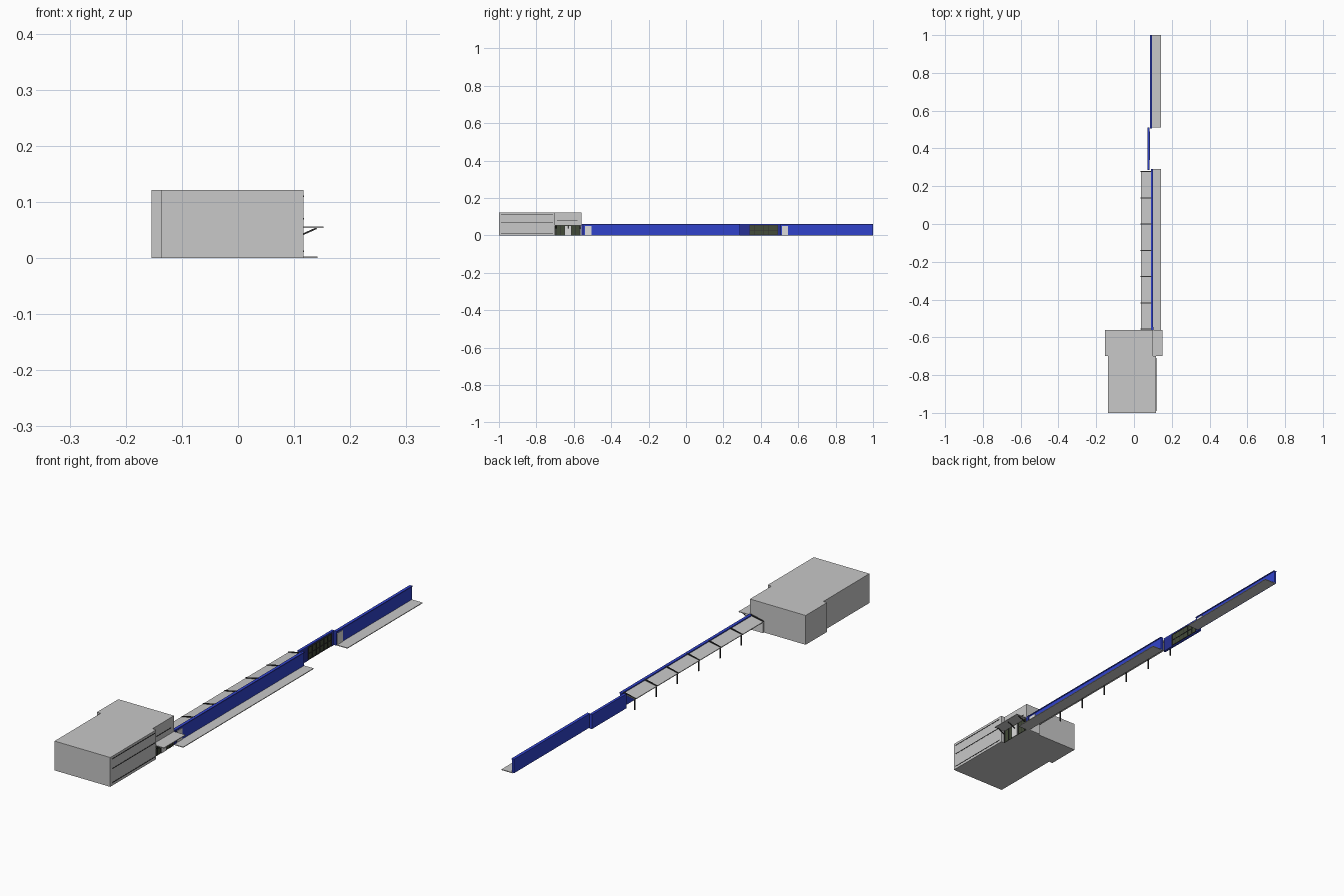
import bpy
from mathutils import Vector

if "Cube" in bpy.data.objects:
    bpy.data.objects.remove(bpy.data.objects["Cube"], do_unlink=True)


def material(name, r, g, b):
    m = bpy.data.materials.new(name)
    m.use_nodes = True
    m.diffuse_color = (r, g, b, 1)
    m.node_tree.nodes["Principled BSDF"].inputs["Base Color"].default_value = (r, g, b, 1)
    return m


GREY = material("light grey", .58, .58, .58)
WHITE = material("off white", .72, .72, .72)
BLUE = material("blue", .03, .055, .6)
NAVY = material("navy", .02, .03, .3)
GREEN = material("dark green", .055, .07, .04)
DARK = material("charcoal", .03, .03, .03)


def prism(name, profile, y0, y1, mat):
    """Sweep an (x, z) outline along y."""
    n = len(profile)
    verts = [(x, y, z) for y in (y0, y1) for x, z in profile]
    faces = [tuple(range(n)), tuple(reversed(range(n, 2 * n)))]
    faces += [(i, i + n, (i + 1) % n + n, (i + 1) % n) for i in range(n)]
    mesh = bpy.data.meshes.new(name)
    mesh.from_pydata(verts, [], faces)
    mesh.materials.append(mat)
    obj = bpy.data.objects.new(name, mesh)
    bpy.context.collection.objects.link(obj)
    return obj


def box(name, x, y, z, mat):
    return prism(name, [(x[0], z[0]), (x[1], z[0]), (x[1], z[1]), (x[0], z[1])], *y, mat)


def bar(name, a, b, y, width, mat):
    """Sloping bar between two (x, z) points."""
    a, b = Vector(a), Vector(b)
    d = (b - a).normalized()
    s = Vector((-d.y, d.x)) * width / 2
    return prism(name, [a - s, b - s, b + s, a + s], y - width / 2, y + width / 2, mat)


# Main building with a wider rear bay
box("building_front", (-.137, .117), (-1, -.7), (0, .121), GREY)
box("building_rear", (-.154, .1), (-.7, -.56), (0, .121), GREY)
for z in (.11, .07, .012):
    box("side_groove", (.117, .118), (-.99, -.71), (z - .0015, z + .0015), DARK)
box("rear_groove", (.1, .101), (-.69, -.58), (.077, .08), DARK)

# Entrance below a braced canopy
box("entrance_glazing", (.1, .102), (-.7, -.565), (0, .053), GREEN)
box("entrance_door", (.102, .104), (-.648, -.615), (0, .05), WHITE)
for y in (-.695, -.672, -.65, -.612, -.59, -.57):
    box("entrance_mullion", (.102, .1045), (y - .0015, y + .0015), (0, .053), DARK)
box("entrance_canopy", (.1, .152), (-.7, -.56), (.053, .056), GREY)
for y in (-.695, -.63, -.565):
    bar("canopy_brace", (.102, .036), (.14, .053), y, .003, DARK)

# Pavements
for y in ((-.56, .29), (.51, 1)):
    box("pavement", (.09, .142), y, (0, .003), GREY)

# Boundary walls with caps and doors
for x, y0, y1 in ((.09, -.56, .29), (.085, .505, 1)):
    box("boundary_wall", (x, x + .009), (y0, y1), (.002, .056), BLUE)
    box("wall_cap", (x - .001, x + .011), (y0, y1), (.056, .06), BLUE)
    box("wall_cap_face", (x + .011, x + .0115), (y0, y1), (.0555, .06), NAVY)
for x, y in ((.099, -.54), (.094, .512)):
    box("wall_door", (x, x + .002), (y, y + .034), (.003, .05), WHITE)
box("wall_end_post", (.099, .102), (-.56, -.545), (0, .056), NAVY)

# Recessed gate section
box("gate_wall", (.073, .08), (.285, .51), (0, .058), BLUE)
box("gate_wall_cap", (.072, .083), (.285, .51), (.056, .06), BLUE)
box("gate_side_panel", (.08, .083), (.29, .34), (0, .056), NAVY)
box("gate_end_panel", (.08, .083), (.49, .51), (0, .056), NAVY)
box("gate_leaf", (.08, .083), (.34, .49), (.004, .055), GREEN)
for z in (.004, .028, .053):
    box("gate_rail", (.083, .085), (.34, .49), (z - .001, z + .001), DARK)
for i in range(7):
    y = .34 + i * .025
    box("gate_upright", (.083, .085), (y - .001, y + .001), (.004, .054), DARK)

# Sloping lean-to roof on posts
prism("lean_to_roof", [(.036, .043), (.09, .053), (.09, .056), (.036, .046)], -.56, .28, GREY)
for i in range(7):
    y = -.557 + i * .139
    bar("roof_rib", (.036, .0455), (.094, .0585), y, .005, DARK)
    box("roof_post", (.038, .042), (y - .002, y + .002), (0, .044), DARK)
prism("lean_to_end_panel", [(.036, 0), (.09, 0), (.09, .053), (.036, .044)], -.56, -.553, WHITE)
